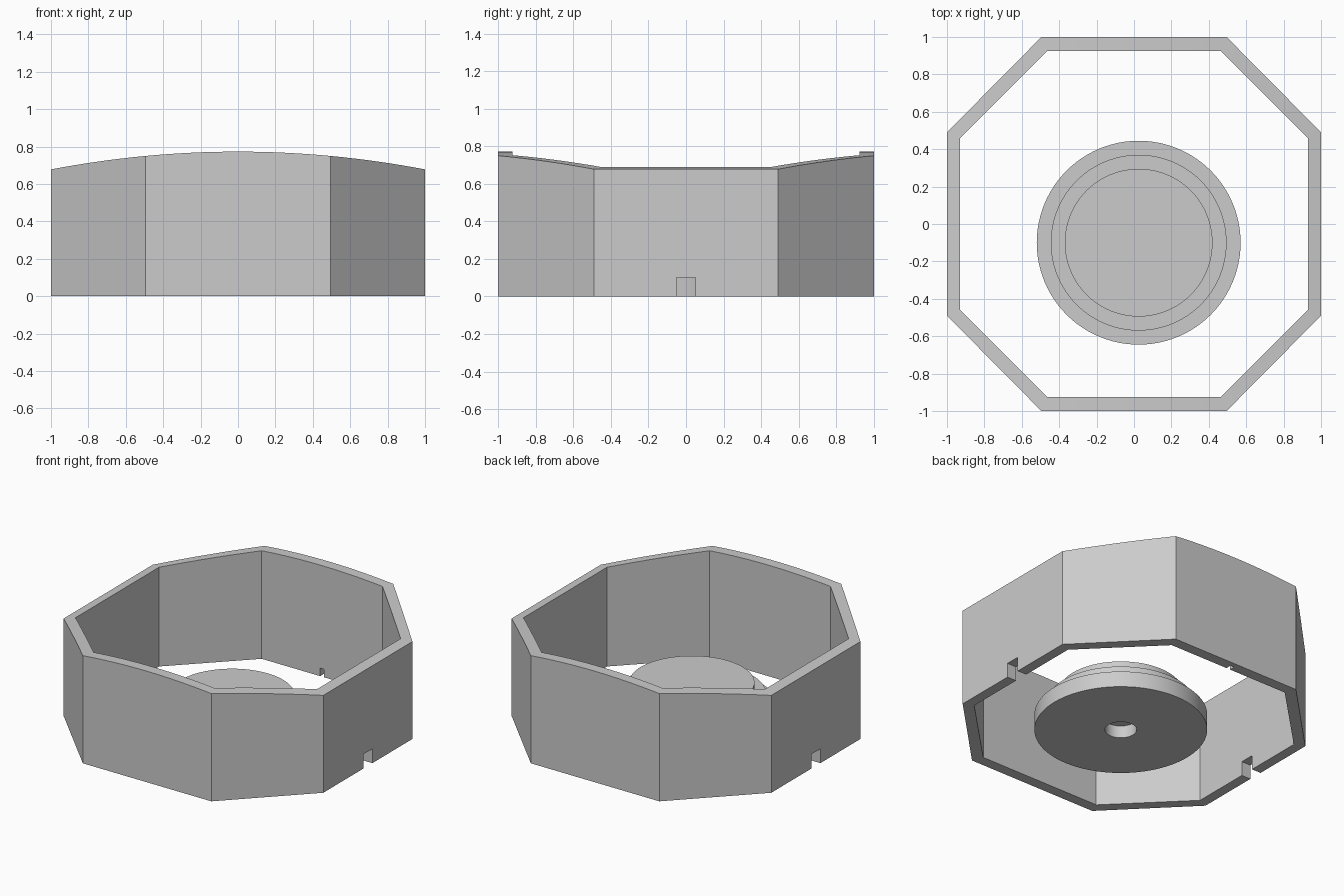
import bpy, bmesh, math

cube = bpy.data.objects.get("Cube")
if cube:
    bpy.data.objects.remove(cube, do_unlink=True)

# One plain grey
grey = bpy.data.materials.new("plain_grey")
grey.use_nodes = True
colour = (0.6, 0.6, 0.6, 1)
grey.diffuse_color = colour
grey.node_tree.nodes["Principled BSDF"].inputs["Base Color"].default_value = colour


def finish(name, bm):
    bmesh.ops.recalc_face_normals(bm, faces=bm.faces)
    mesh = bpy.data.meshes.new(name)
    bm.to_mesh(mesh)
    bm.free()
    mesh.materials.append(grey)
    obj = bpy.data.objects.new(name, mesh)
    bpy.context.collection.objects.link(obj)
    return obj


def shade(obj):
    bpy.ops.object.select_all(action="DESELECT")
    obj.select_set(True)
    bpy.context.view_layer.objects.active = obj
    bpy.ops.object.shade_smooth_by_angle(angle=math.radians(25))


def octagon(x, y, cx, cy):
    # cx, cy: where the corners begin along each straight side
    return [(cx, -y), (x, -cy), (x, cy), (cx, y),
            (-cx, y), (-x, cy), (-x, -cy), (-cx, -y)]


def cut_box(target, name, centre, size):
    bm = bmesh.new()
    bmesh.ops.create_cube(bm, size=1)
    for v in bm.verts:
        v.co = [c + s * p for c, s, p in zip(centre, size, v.co)]
    cutter = finish(name, bm)
    cutter.hide_render = True
    mod = target.modifiers.new(name, "BOOLEAN")
    mod.operation = "DIFFERENCE"
    mod.solver = "EXACT"
    mod.object = cutter
    bpy.ops.object.select_all(action="DESELECT")
    target.select_set(True)
    bpy.context.view_layer.objects.active = target
    bpy.ops.object.modifier_apply(modifier=name)
    bpy.data.objects.remove(cutter, do_unlink=True)


# Octagonal wall, with a top edge arched across x
bm = bmesh.new()
outlines = (octagon(1, 1, 0.495, 0.49), octagon(0.93, 0.925, 0.465, 0.46))
loops = [[bm.verts.new((x, y, z)) for x, y in outline]
         for outline, z in ((outlines[0], 0), (outlines[0], 1),
                            (outlines[1], 1), (outlines[1], 0))]
for a, b in zip(loops, loops[1:] + loops[:1]):
    for i in range(8):
        j = (i + 1) % 8
        bm.faces.new((a[i], a[j], b[j], b[i]))
for step in range(-15, 16):
    bmesh.ops.bisect_plane(bm, geom=bm.verts[:] + bm.edges[:] + bm.faces[:],
                           plane_co=(step / 16, 0, 0), plane_no=(1, 0, 0))
for v in bm.verts:
    if v.co.z > 0.5:
        v.co.z = 0.773 - 0.095 * v.co.x ** 2
wall = finish("octagonal_wall", bm)

# Cable notches through both side walls and a small blind one inside the back
for side in (-1, 1):
    cut_box(wall, "side_notch", (side, 0, 0), (0.4, 0.1, 0.2))
cut_box(wall, "back_notch", (0, 0.92, 0), (0.03, 0.09, 0.11))
shade(wall)

# Stepped round base, turned from a profile, with a blind hole underneath
profile = [(0, 0.085), (0.1, 0.085), (0.1, 0), (0.545, 0), (0.545, 0.11),
           (0.47, 0.11), (0.47, 0.19), (0.395, 0.19), (0.395, 0.27), (0, 0.27)]
bm = bmesh.new()
points = [bm.verts.new((r, 0, z)) for r, z in profile]
edges = [bm.edges.new(pair) for pair in zip(points, points[1:])]
bmesh.ops.spin(bm, geom=points + edges, cent=(0, 0, 0), axis=(0, 0, 1),
               angle=math.tau, steps=96, use_merge=True)
bmesh.ops.remove_doubles(bm, verts=bm.verts, dist=0.0005)
base = finish("stepped_round_base", bm)
base.location = (0.025, -0.1, 0)
shade(base)
